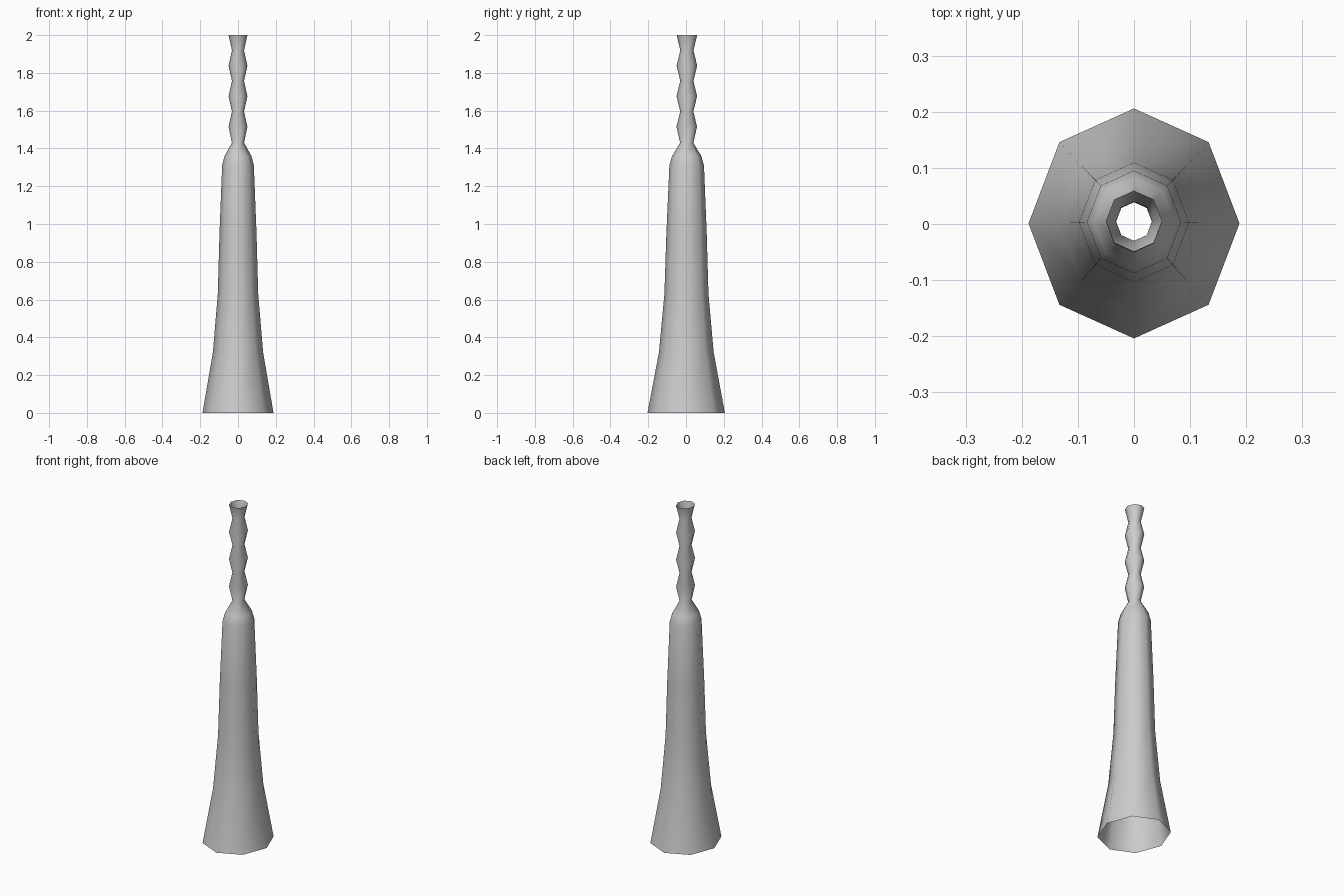
import bpy, bmesh, math

cube = bpy.data.objects.get("Cube")
if cube:
    bpy.data.objects.remove(cube, do_unlink=True)

SIDES = 8
DEPTH = 1.09  # the section is slightly deeper than wide

grey = bpy.data.materials.new("plain grey")
grey.use_nodes = True
colour = (0.6, 0.6, 0.6, 1)
grey.diffuse_color = colour
grey.node_tree.nodes["Principled BSDF"].inputs["Base Color"].default_value = colour

# Flared body and shoulder: (half width, height)
profile = [(0.188, 0), (0.133, 0.32), (0.107, 0.63), (0.098, 0.95),
           (0.084, 1.31), (0.071, 1.36), (0.032, 1.43)]
# Beaded neck: alternating bulges and waists
for i in range(7):
    profile.append((0.032 if i % 2 else 0.05, 1.515 + i * 0.485 / 6))

# Open eight-sided tube
bm = bmesh.new()
rings = []
for r, z in profile:
    lean = 0.001 + 0.002 * z
    rings.append([bm.verts.new((r * math.cos(a), r * DEPTH * math.sin(a) + lean, z))
                  for a in (math.tau * k / SIDES for k in range(SIDES))])
for low, high in zip(rings, rings[1:]):
    for k in range(SIDES):
        n = (k + 1) % SIDES
        bm.faces.new((low[k], low[n], high[n], high[k]))
for face in bm.faces:
    face.smooth = True

mesh = bpy.data.meshes.new("fluted_tube")
bm.to_mesh(mesh)
bm.free()
mesh.materials.append(grey)
tube = bpy.data.objects.new("fluted_tube", mesh)
bpy.context.collection.objects.link(tube)
